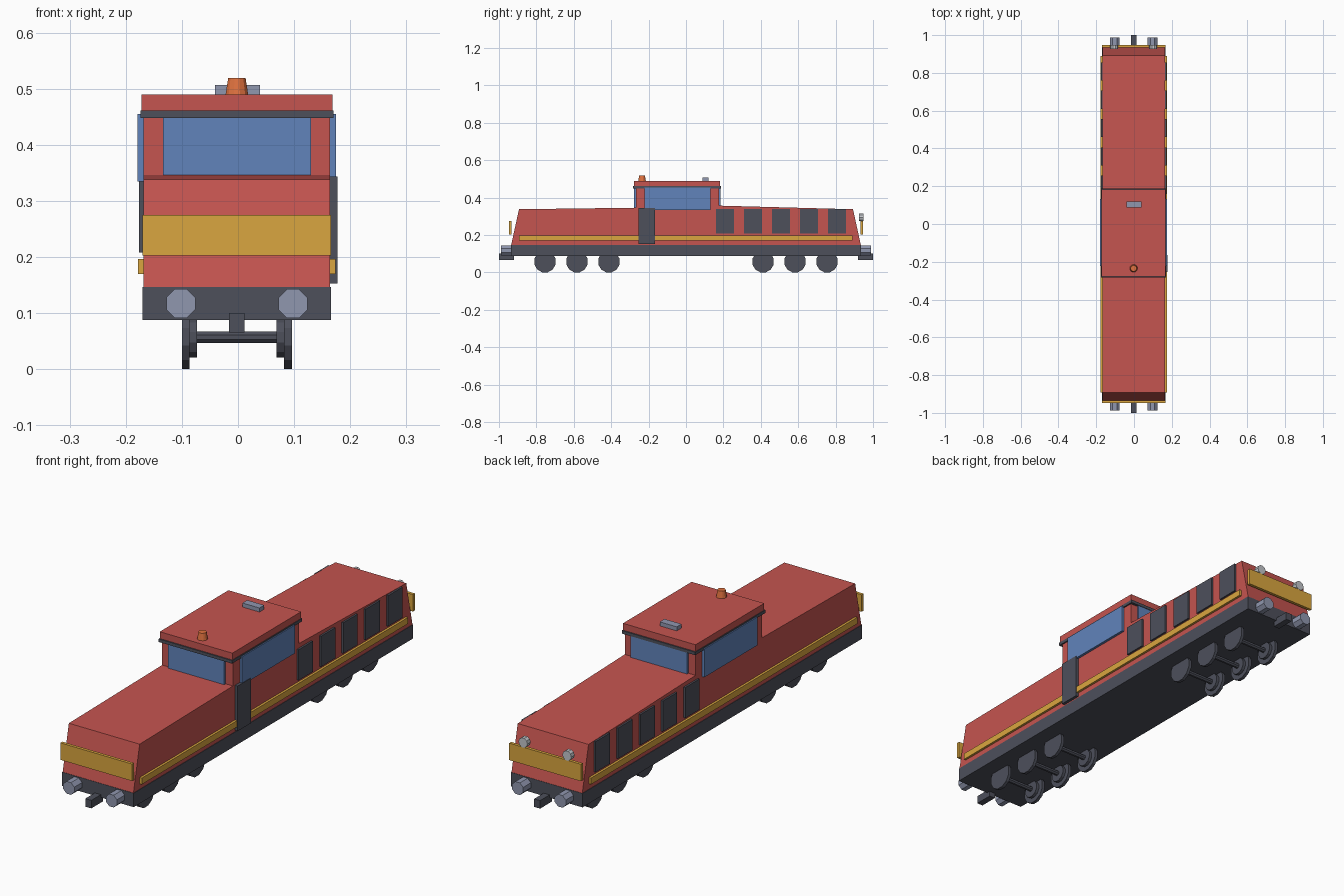
import bpy, bmesh
from math import pi
from mathutils import Matrix

if "Cube" in bpy.data.objects:
    bpy.data.objects.remove(bpy.data.objects["Cube"])

CX = -0.002  # shared centre line


def material(name, rgb):
    m = bpy.data.materials.new(name)
    m.diffuse_color = (*rgb, 1)
    m.use_nodes = True
    m.node_tree.nodes["Principled BSDF"].inputs["Base Color"].default_value = m.diffuse_color
    return m


RED = material("red_paint", (0.56, 0.09, 0.08))
DARK = material("dark_metal", (0.075, 0.08, 0.105))
YELLOW = material("yellow_paint", (0.70, 0.38, 0.05))
GLASS = material("blue_glass", (0.12, 0.23, 0.50))
STEEL = material("pale_steel", (0.28, 0.31, 0.43))
LAMP = material("lamp_grey", (0.55, 0.57, 0.6))
ORANGE = material("orange_lens", (0.75, 0.17, 0.05))


def finish(bm, name, mat):
    me = bpy.data.meshes.new(name)
    bmesh.ops.recalc_face_normals(bm, faces=bm.faces)
    bm.to_mesh(me)
    bm.free()
    me.materials.append(mat)
    ob = bpy.data.objects.new(name, me)
    bpy.context.collection.objects.link(ob)
    return ob


def box(name, x0, x1, y0, y1, z0, z1, mat):
    bm = bmesh.new()
    m = Matrix.Translation(((x0 + x1) / 2 + CX, (y0 + y1) / 2, (z0 + z1) / 2))
    s = Matrix.Diagonal((x1 - x0, y1 - y0, z1 - z0, 1))
    bmesh.ops.create_cube(bm, size=1, matrix=m @ s)
    return finish(bm, name, mat)


def cyl(name, c, axis, r, length, sides, mat, r2=None):
    bm = bmesh.new()
    rot = {"x": Matrix.Rotation(pi / 2, 4, "Y"), "y": Matrix.Rotation(pi / 2, 4, "X"),
           "z": Matrix.Identity(4)}[axis]
    m = (Matrix.Translation((c[0] + CX, c[1], c[2])) @ rot
         @ Matrix.Rotation(pi / sides, 4, "Z"))
    bmesh.ops.create_cone(bm, cap_ends=True, segments=sides, radius1=r,
                          radius2=r if r2 is None else r2, depth=length, matrix=m)
    return finish(bm, name, mat)


# Hood body: side profile extruded across the width
profile = [(-0.935, 0.145), (-0.893, 0.338), (-0.27, 0.346), (0.18, 0.357),
           (0.893, 0.338), (0.935, 0.145)]
bm = bmesh.new()
face = bm.faces.new([bm.verts.new((CX - 0.166, y, z)) for y, z in profile])
ext = bmesh.ops.extrude_face_region(bm, geom=[face])["geom"]
bmesh.ops.translate(bm, vec=(0.332, 0, 0),
                    verts=[v for v in ext if isinstance(v, bmesh.types.BMVert)])
finish(bm, "hood_body", RED)

# Chassis
box("chassis_frame", -0.168, 0.168, -0.936, 0.936, 0.088, 0.147, DARK)

# Cab, roof and trim
box("cab", -0.166, 0.166, -0.268, 0.176, 0.33, 0.455, RED)
box("cab_trim", -0.172, 0.172, -0.283, 0.187, 0.448, 0.461, DARK)
box("cab_roof", -0.17, 0.17, -0.278, 0.182, 0.461, 0.49, RED)
box("front_window", -0.132, 0.132, -0.278, -0.26, 0.346, 0.448, GLASS)
box("rear_window", -0.132, 0.132, 0.17, 0.185, 0.346, 0.448, GLASS)

# Both sides: windows, stripes, vents
for s, side in ((-1, "left"), (1, "right")):
    def panel(name, out, y0, y1, z0, z1, mat):
        a, b = sorted((s * 0.16, s * out))
        box(f"{side}_{name}", a, b, y0, y1, z0, z1, mat)

    panel("window", 0.177, -0.222, 0.132, 0.335, 0.455, GLASS)
    panel("stripe", 0.176, -0.893, 0.89, 0.17, 0.197, YELLOW)
    for i in range(5):
        y = 0.208 + 0.15 * i
        panel(f"vent_{i + 1}", 0.174, y - 0.048, y + 0.048, 0.208, 0.338, DARK)
box("cab_door", 0.16, 0.179, -0.255, -0.165, 0.153, 0.344, DARK)

# Both ends: warning plates, couplers, buffers
for s, end in ((-1, "front"), (1, "rear")):
    def ys(a, b):
        return sorted((s * a, s * b))

    box(f"{end}_plate", -0.168, 0.168, *ys(0.934, 0.947), 0.203, 0.275, YELLOW)
    box(f"{end}_coupler", -0.014, 0.014, *ys(0.92, 1.0), 0.066, 0.1, DARK)
    for x, side in ((-0.1, "left"), (0.1, "right")):
        cyl(f"{end}_{side}_buffer", (x, s * 0.958, 0.117), "y", 0.028, 0.06, 8, STEEL)

# Rear headlights
for x, side in ((-0.103, "left"), (0.103, "right")):
    cyl(f"{side}_headlight", (x, 0.937, 0.294), "y", 0.021, 0.022, 10, LAMP)

# Wheelsets: tyre discs, inner hubs and axles
R = 0.057
for i, y in enumerate((-0.754, -0.583, -0.412, 0.412, 0.583, 0.754), 1):
    cyl(f"axle_{i}", (0, y, R), "x", 0.011, 0.15, 8, DARK)
    for s, side in ((-1, "left"), (1, "right")):
        cyl(f"{side}_wheel_{i}", (s * 0.091, y, R + 0.001), "x", 0.059, 0.014, 12, DARK)
        cyl(f"{side}_hub_{i}", (s * 0.078, y, R), "x", 0.037, 0.014, 12, DARK)

# Roof beacon and horn
cyl("roof_beacon", (0, -0.235, 0.504), "z", 0.021, 0.031, 12, ORANGE, 0.016)
box("roof_horn", -0.039, 0.041, 0.088, 0.12, 0.488, 0.507, STEEL)
